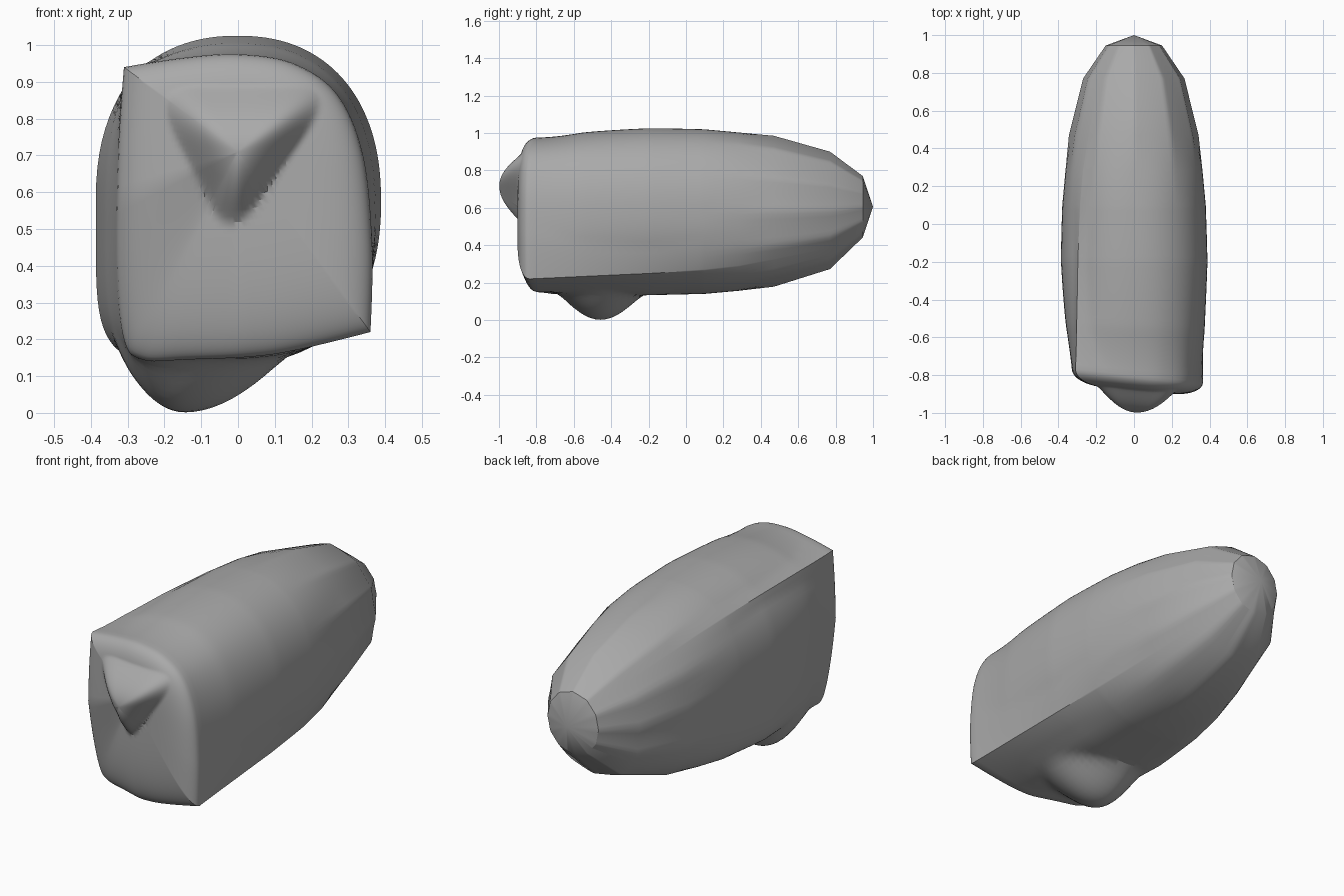
import bpy, bmesh, math
from mathutils import Vector

cube = bpy.data.objects.get("Cube")
if cube:
    bpy.data.objects.remove(cube)

MID = 0.58          # height of the body axis
STEPS = 9           # subdivisions per rim span
# Front rim outline (x, z, is_corner): two pinched corners, rounded elsewhere
RIM = [(-.31, .94, 1), (-.15, .965, 0), (0, .975, 0), (.15, .95, 0), (.27, .865, 0),
       (.34, .7, 0), (.365, .45, 0), (.36, .22, 1), (.1, .16, 0), (-.14, .145, 0),
       (-.26, .145, 0), (-.31, .2, 0), (-.33, .4, 0), (-.325, .72, 0)]
# Body stations (y, half width, top, bottom, squareness of the lower left)
STATIONS = [(.945, .15, .77, .44, 2.05), (.77, .27, .9, .27, 2.6),
            (.47, .345, .985, .175, 3.2), (.1, .38, 1.02, .14, 4.5),
            (-.2, .392, 1.03, .132, 5.5), (-.55, .385, 1.025, .132, 5.5),
            (-.8, .36, .98, .14, 5)]


def rim_points():
    """Smooth the rim with a spline that stays sharp at its corners."""
    pts, n = [], len(RIM)
    pos = [Vector((x, z)) for x, z, c in RIM]
    tan = [(pos[(i + 1) % n] - pos[i - 1]) * (0 if RIM[i][2] else .5) for i in range(n)]
    for i in range(n):
        j = (i + 1) % n
        for k in range(STEPS):
            t = k / STEPS
            a, b = 2 * t**3 - 3 * t**2 + 1, t**3 - 2 * t**2 + t
            pts.append(a * pos[i] + b * tan[i] + (1 - a) * pos[j] + (t**3 - t**2) * tan[j])
    return pts


def station(y):
    """Interpolate the station values along the body."""
    for p, q in zip(STATIONS, STATIONS[1:]):
        if y >= q[0] - 1e-6:
            t = (p[0] - y) / (p[0] - q[0])
            return [u + (v - u) * t for u, v in zip(p[1:], q[1:])]


def section(y, rim):
    """Oval at the back, blending into the pinched rim at the front."""
    w, top, bot, square = station(y)
    cz, h = (top + bot) / 2, (top - bot) / 2
    ramp = max(0, min(1, (.4 - y) / 1.2))
    out = []
    for p in rim:
        a = math.atan2(p.y - MID, p.x)
        c, s = math.cos(a), math.sin(a)
        n = square if c < 0 and s < 0 else 2.25 if y < .4 else 2.05
        r = ((abs(c) / w) ** n + (abs(s) / h) ** n) ** (-1 / n)
        if y > .45:      # faceted tail
            f = math.pi / 6
            r *= math.cos(f / 2) / math.cos(a % f - f / 2)
        # Ridges run straight to the corners; the rest rounds in late
        outside = math.hypot(p.x, p.y - MID) > r
        t = ramp ** (1.1 if outside else 3.5)
        x = r * c * (1 - t) + p.x * t
        z = (cz + r * s) * (1 - t) + p.y * t
        lean = .6 * max(0, -p.x) * max(0, MID - p.y) - .1 * p.x
        out.append(Vector((x, y + lean * ramp**4, z)))
    return out


def belly_bump(v):
    """Push the lump under the belly downwards."""
    dx, dy = v.x + .145, v.y + .46
    g = math.hypot(dx / (.2 if dx < 0 else .29), dy / .24)
    if g < 1 and v.z < .35:
        v.z -= .135 * (1 - g * g) ** 1.4


def beak_bump(v):
    """Push a rounded triangular beak out of the face."""
    dx, dz = v.x, v.z - .71
    sides = (dz / .18, (-.889 * dx - .459 * dz) / .135, (.816 * dx - .579 * dz) / .125)
    g = sum(max(0, s) ** 3 for s in sides) ** (1 / 3)
    if g < 1:
        v.y -= .112 * (1 - g * g) ** 1.3


rim = rim_points()
rows = [.945, .77, .47, .28] + [.1 - .03 * i for i in range(31)]
rings = [section(y, rim) for y in rows]
for ring in rings:
    for v in ring:
        belly_bump(v)

# Face: shrinking rings that bulge forward, with the beak raised from them
axis = Vector((0, -.8, .71))
front = rings[-1]
for i in range(1, 40):
    s = 1 - (i / 40) ** 1.3
    ring = []
    for p in front:
        v = axis + (p - axis) * s
        v.y -= .085 * math.sqrt(1 - s**4)
        beak_bump(v)
        ring.append(v)
    rings.append(ring)
face_tip = axis - Vector((0, .085, 0))
beak_bump(face_tip)

# Skin the rings and close both ends
bm = bmesh.new()
loops = [[bm.verts.new(v) for v in ring] for ring in rings]
count = len(rim)
for a, b in zip(loops, loops[1:]):
    for i in range(count):
        j = (i + 1) % count
        bm.faces.new((a[i], a[j], b[j], b[i]))
for loop, tip in ((loops[0], Vector((0, 1, .605))), (loops[-1], face_tip)):
    end = bm.verts.new(tip)
    for i in range(count):
        bm.faces.new((loop[i], loop[(i + 1) % count], end))
bmesh.ops.recalc_face_normals(bm, faces=bm.faces)
mesh = bpy.data.meshes.new("body")
bm.to_mesh(mesh)
bm.free()

body = bpy.data.objects.new("body", mesh)
bpy.context.collection.objects.link(body)

grey = bpy.data.materials.new("plain grey")
grey.use_nodes = True
grey.diffuse_color = (.4, .4, .4, 1)
grey.node_tree.nodes["Principled BSDF"].inputs["Base Color"].default_value = (.4, .4, .4, 1)
mesh.materials.append(grey)

bpy.ops.object.select_all(action='DESELECT')
body.select_set(True)
bpy.context.view_layer.objects.active = body
bpy.ops.object.shade_smooth_by_angle(angle=math.radians(28))
